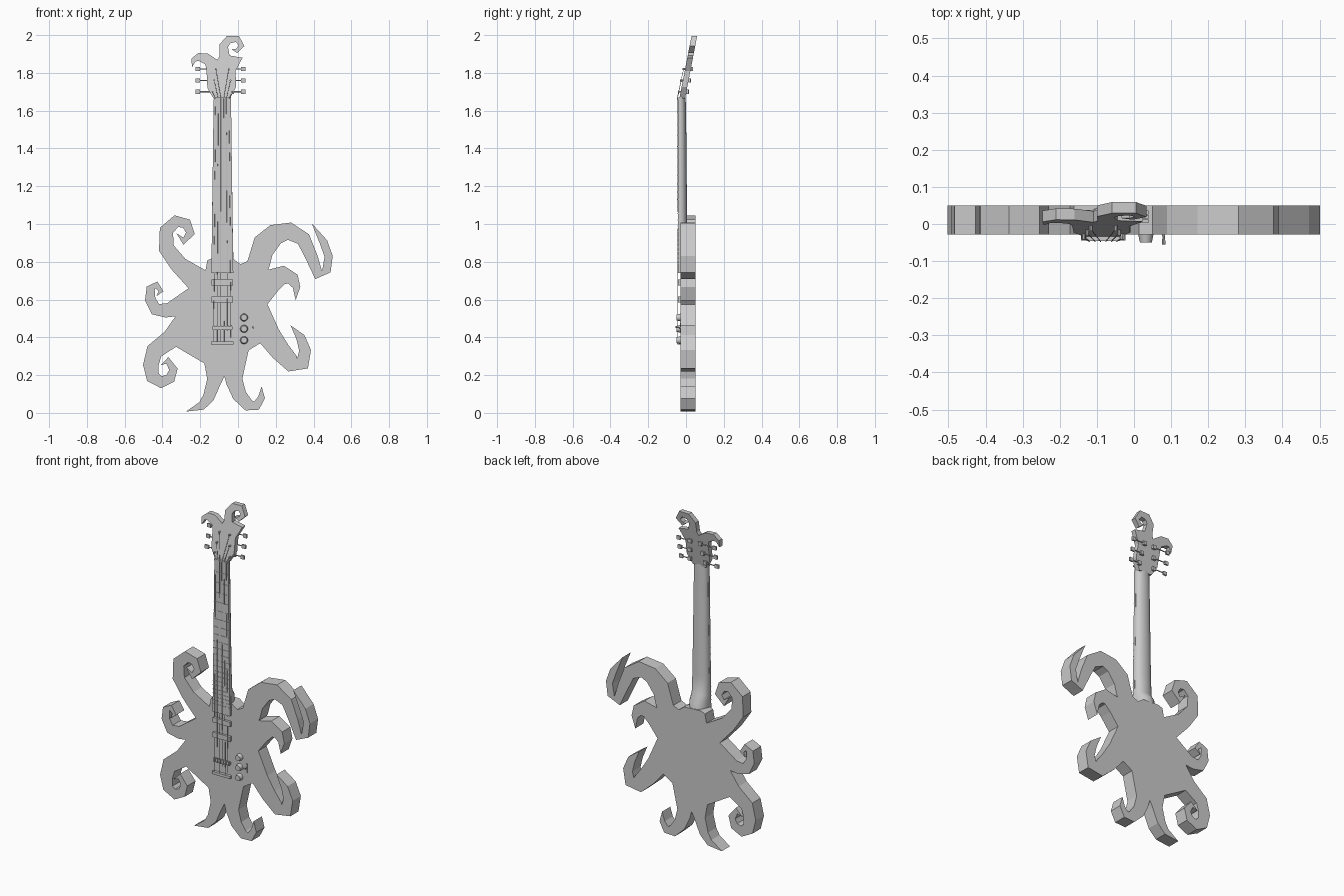
import bpy, bmesh, math
from mathutils import Vector

if "Cube" in bpy.data.objects:
    bpy.data.objects.remove(bpy.data.objects["Cube"])

NECK_X = -0.083


def make(name, bm, smooth=False):
    bmesh.ops.recalc_face_normals(bm, faces=bm.faces)
    me = bpy.data.meshes.new(name)
    bm.to_mesh(me)
    bm.free()
    ob = bpy.data.objects.new(name, me)
    bpy.context.collection.objects.link(ob)
    if smooth:
        bpy.ops.object.select_all(action='DESELECT')
        ob.select_set(True)
        bpy.context.view_layer.objects.active = ob
        bpy.ops.object.shade_smooth_by_angle(angle=math.radians(40))
    return ob


def arm(w0, w1, spine, power=1.0):
    """Outline of a tapering tentacle: out along one side, round the tip, back along the other."""
    p = [Vector(s) for s in spine]
    n = len(p) - 1
    right, left = [], []
    for i in range(n):
        d = (p[i + 1] - p[max(i - 1, 0)]).normalized()
        w = w1 + (w0 - w1) * (1 - i / max(n - 1, 1)) ** power
        side = Vector((d.y, -d.x)) * w
        right.append(p[i] + side)
        left.append(p[i] - side)
    return right + [p[-1]] + left[::-1]


def slab(name, outline, front, back, lean=0.0, z0=0.0):
    """Extrude an outline given in hundredths; lean shears it backwards above z0."""
    bm = bmesh.new()
    rows = []
    for y in (front, back):
        rows.append([bm.verts.new((q[0] / 100, y + lean * (q[1] / 100 - z0), q[1] / 100))
                     for q in outline])
    a, b = rows
    bm.faces.new(a)
    bm.faces.new(b[::-1])
    for i in range(len(a)):
        j = (i + 1) % len(a)
        bm.faces.new((a[i], b[i], b[j], a[j]))
    return make(name, bm)


def loft(name, rings, smooth=False):
    bm = bmesh.new()
    vs = [[bm.verts.new(c) for c in r] for r in rings]
    for r, s in zip(vs, vs[1:]):
        for i in range(len(r)):
            j = (i + 1) % len(r)
            bm.faces.new((r[i], r[j], s[j], s[i]))
    bm.faces.new(vs[0][::-1])
    bm.faces.new(vs[-1])
    return make(name, bm, smooth)


def box(name, c, s):
    bm = bmesh.new()
    bmesh.ops.create_cube(bm, size=1)
    for v in bm.verts:
        v.co = Vector(c) + Vector(v.co[k] * s[k] for k in range(3))
    return make(name, bm)


def rod(name, a, b, r, r2=None, sides=8):
    a, b = Vector(a), Vector(b)
    bm = bmesh.new()
    bmesh.ops.create_cone(bm, cap_ends=True, segments=sides, radius1=r,
                          radius2=r if r2 is None else r2, depth=(b - a).length)
    q = (b - a).to_track_quat('Z', 'Y')
    for v in bm.verts:
        v.co = q @ v.co + (a + b) / 2
    return make(name, bm, True)


# Body: eight tentacles, counter-clockwise from the neck joint, with the notches between them
body = [(-2.4, 81.4), (-13.5, 81.9), (-16.2, 80.8), (-17.2, 75.5)]
body += arm(4.6, 1.9, [(-31.5, 78.7), (-37.9, 87.2), (-37.9, 96.7), (-32.6, 101.5), (-27.3, 100.2),
                       (-25.2, 95.1), (-28.9, 90.9), (-32.6, 95.1)])
body += [(-26.2, 66)]
body += arm(3.8, 1.3, [(-37.9, 54.3), (-43.7, 54.9), (-46.5, 60.2), (-46.2, 66), (-43.2, 67.8),
                       (-40.8, 64.4), (-43.2, 61.7)])
body += [(-33.1, 51.1)]
body += arm(5.0, 1.8, [(-35.8, 39), (-44.3, 32.6), (-46.2, 25.2), (-45, 18.8), (-40.5, 16.2),
                       (-35.8, 18.3), (-34.2, 23.1), (-37.4, 27.8), (-41.1, 25.2)])
body += [(-17.8, 26.2)]
body += arm(3.8, 2.3, [(-12.7, 16.7), (-15.6, 8.2), (-19.3, 3.7), (-27.5, 0.7)])
body += [(-7.2, 19.3)]
body += arm(4.5, 1.8, [(-1.9, 16.7), (0.8, 9.3), (5.6, 4), (9.8, 3.8), (12.5, 8.2), (12.5, 14)])
body += [(5.6, 33.1)]
body += arm(6.1, 2.4, [(16.7, 40.5), (22.5, 32.6), (28.9, 26), (34.2, 26.2), (35.5, 33.1),
                       (33.1, 40), (27.8, 46.4)])
body += [(15.6, 57.5)]
body += arm(6.2, 2.0, [(18.5, 70.2), (24.6, 73.1), (29.1, 70.8), (31, 66.5), (30.5, 59.6)])
body += [(16.7, 77.6)]
body += arm(6.6, 2.1, [(13.5, 88.2), (19.9, 94.6), (27.3, 96.2), (34.7, 92), (39, 82.4),
                       (42.7, 72.9), (46.9, 75.5), (48, 82.9), (45.3, 90.4), (39, 100.4)], 2)
body += [(5, 80.3), (1.3, 78.7)]
slab("body", body, -0.028, 0.05)

# Headstock: leaning back, with a small horn and a spiral curl
LEAN, HZ = 0.194, 1.67
head = [(-4.3, 166.5), (-1, 172.5), (-1.3, 181), (2.4, 188)]
head += arm(2.7, 1.2, [(-7.2, 189), (-7.6, 194.3), (-5, 197.6), (-0.3, 198), (1.9, 194.3),
                       (-0.8, 191.6), (-3.4, 192.6)])
head += [(-10.9, 186.9)]
head += arm(2.9, 1.3, [(-16.7, 187.4), (-20.9, 188.4), (-23.6, 186.8), (-24.3, 183)])
head += [(-16.7, 182), (-16.2, 172), (-13, 166.5)]
slab("headstock", head, -0.034, -0.004, LEAN, HZ)

# Neck with rounded back and a deeper heel
rings = []
for z, hw, back in ((0.76, 0.058, 0.049), (0.85, 0.058, 0.045), (0.89, 0.056, 0.015),
                    (1.0, 0.055, 0.006), (1.62, 0.046, 0.0), (1.68, 0.045, -0.003)):
    rings.append([(NECK_X + hw * math.cos(t), -0.033 + (back + 0.033) * math.sin(t) ** 0.8, z)
                  for t in [math.pi * k / 12 for k in range(12)]] + [(NECK_X - hw, -0.033, z)])
loft("neck", rings, True)


# Fretboard, nut and frets
def half_width(z):
    return 0.058 - 0.012 * (z - 0.74) / 0.92


loft("fretboard", [[(NECK_X - half_width(z), -0.042, z), (NECK_X + half_width(z), -0.042, z),
                    (NECK_X + half_width(z), -0.027, z), (NECK_X - half_width(z), -0.027, z)]
                   for z in (0.74, 1.66)])
box("nut", (NECK_X, -0.038, 1.665), (0.09, 0.016, 0.01))
for n in range(1, 23):
    z = 0.45 + 1.21 * 2 ** (-n / 12)
    box("fret", (NECK_X, -0.0425, z), (2 * half_width(z), 0.003, 0.004))

# Pickups, bridge and tailpiece
for z in (0.69, 0.60):
    box("pickup", (NECK_X, -0.034, z), (0.115, 0.016, 0.03))
box("bridge", (NECK_X, -0.033, 0.45), (0.11, 0.012, 0.016))
box("tailpiece", (NECK_X, -0.036, 0.37), (0.12, 0.018, 0.016))

# Tuners, strings and saddles
for i in range(6):
    s = -1 if i < 3 else 1
    k = i if i < 3 else 5 - i
    z = 1.70 + 0.06 * k
    yf = -0.034 + LEAN * (z - HZ)
    px = NECK_X + s * (0.052 - 0.009 * k)
    rod("tuner_post", (px, yf + 0.01, z), (px, yf - 0.014, z), 0.005)
    box("tuner_gear", (px, yf + 0.036, z), (0.022, 0.014, 0.022))
    edge = -0.093 + s * 0.12
    rod("tuner_shaft", (px, yf + 0.036, z), (edge, yf + 0.036, z), 0.003)
    box("tuner_button", (edge, yf + 0.036, z), (0.024, 0.01, 0.022))
    u = (i - 2.5) / 2.5
    low = (NECK_X + u * 0.046, -0.043, 0.37)
    nut = (NECK_X + u * 0.036, -0.047, 1.665)
    rod("string", low, nut, 0.0012, sides=5)
    rod("head_string", nut, (px, yf - 0.008, z), 0.0012, sides=5)
    box("saddle", (low[0], -0.04, 0.45), (0.008, 0.01, 0.024))

# Control knobs and switch
for z in (0.385, 0.445, 0.505):
    rod("knob", (0.032, -0.026, z), (0.032, -0.05, z), 0.021, 0.016, 20)
box("switch_plate", (0.08, -0.03, 0.45), (0.008, 0.006, 0.055))
rod("switch_lever", (0.08, -0.028, 0.45), (0.08, -0.055, 0.455), 0.003, 0.005)
